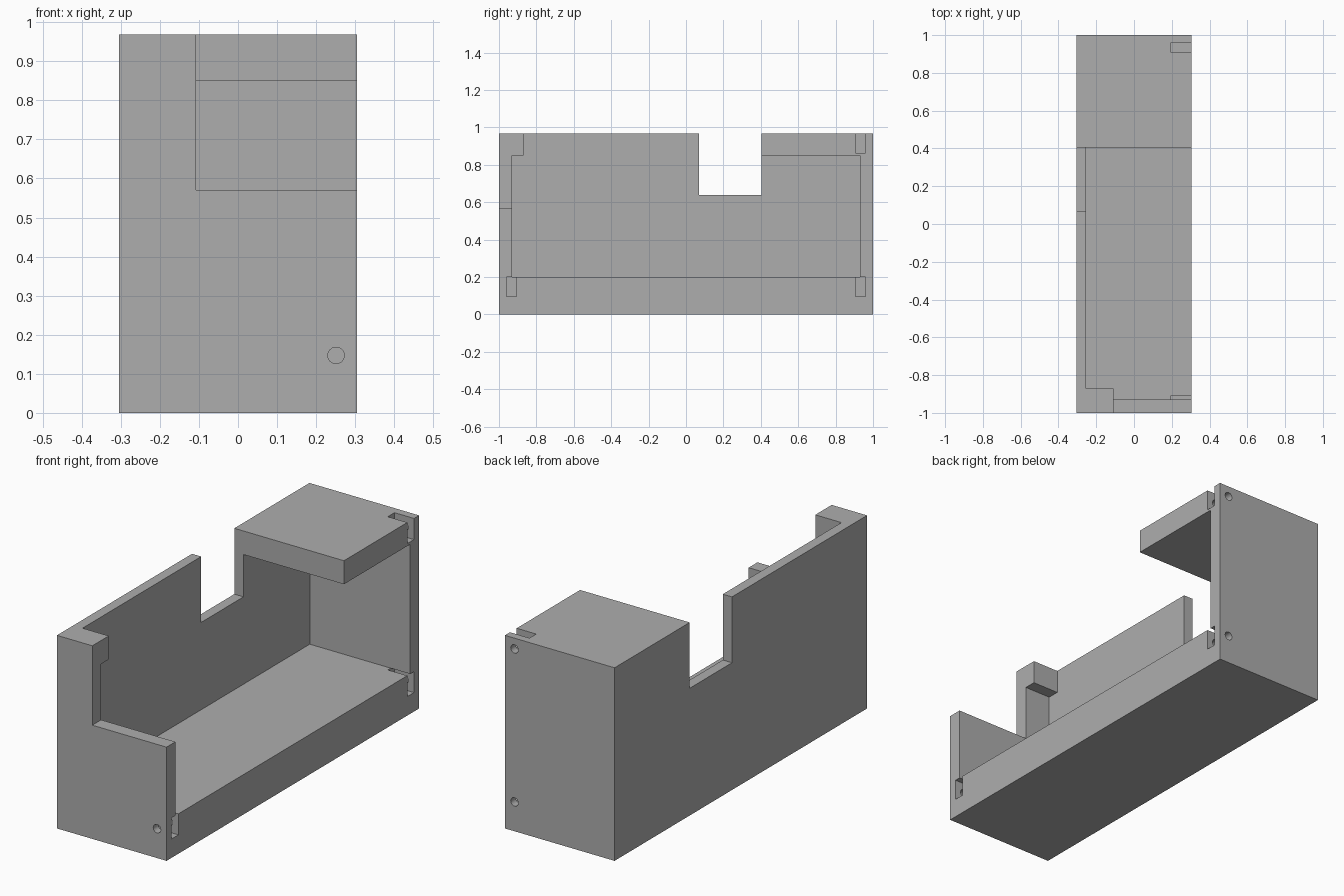
import bpy
from math import radians

if "Cube" in bpy.data.objects:
    bpy.data.objects.remove(bpy.data.objects["Cube"], do_unlink=True)

grey = bpy.data.materials.new("plain grey")
grey.use_nodes = True
colour = (0.42, 0.42, 0.42, 1)
grey.diffuse_color = colour
grey.node_tree.nodes["Principled BSDF"].inputs["Base Color"].default_value = colour


def box(name, x, y, z):
    """Axis-aligned box from three (low, high) ranges."""
    spans = (x, y, z)
    bpy.ops.mesh.primitive_cube_add(size=1, location=[sum(s) / 2 for s in spans])
    ob = bpy.context.object
    ob.name = name
    ob.scale = [s[1] - s[0] for s in spans]
    bpy.ops.object.transform_apply(location=True, rotation=True, scale=True)
    ob.data.materials.append(grey)
    return ob


def bolt(name, x, z, side):
    """Round cutter along y, entering the end wall on the given side."""
    bpy.ops.mesh.primitive_cylinder_add(vertices=32, radius=0.021, depth=0.2,
                                        location=(x, side * 0.95, z),
                                        rotation=(radians(90), 0, 0))
    ob = bpy.context.object
    ob.name = name
    bpy.ops.object.transform_apply(location=True, rotation=True, scale=True)
    ob.data.materials.append(grey)
    return ob


def cut(body, cutter):
    mod = body.modifiers.new("cut", 'BOOLEAN')
    mod.operation = 'DIFFERENCE'
    mod.solver = 'EXACT'
    mod.object = cutter
    bpy.context.view_layer.objects.active = body
    bpy.ops.object.modifier_apply(modifier=mod.name)
    bpy.data.objects.remove(cutter, do_unlink=True)


W, H, OUT = 0.304, 0.968, 1.2
housing = box("housing", (-W, W), (-1, 1), (0, H))

# Main chamber, open top, lowered front wall and side wall notch
cut(housing, box("chamber", (-0.253, OUT), (-0.93, 0.93), (0.2, 0.85)))
cut(housing, box("top_opening", (-0.253, OUT), (-0.87, 0.405), (0.7, OUT)))
cut(housing, box("front_step", (-0.108, OUT), (-OUT, -0.8), (0.57, OUT)))
cut(housing, box("wall_notch", (-OUT, -0.1), (0.07, 0.405), (0.638, OUT)))

# Nut slots with bolt holes: low front, low rear and high rear
for side, low, high, hole in ((-1, 0.095, 0.2, 0.147),
                              (1, 0.095, 0.2, 0.147),
                              (1, 0.862, OUT, 0.914)):
    y = sorted((side * 0.907, side * 0.96))
    cut(housing, box("nut_slot", (0.196, OUT), y, (low, high)))
    cut(housing, bolt("bolt_hole", 0.251, hole, side))

# Flat faces with smooth hole walls
bpy.ops.object.select_all(action='DESELECT')
housing.select_set(True)
bpy.context.view_layer.objects.active = housing
bpy.ops.object.shade_smooth_by_angle(angle=radians(30))
